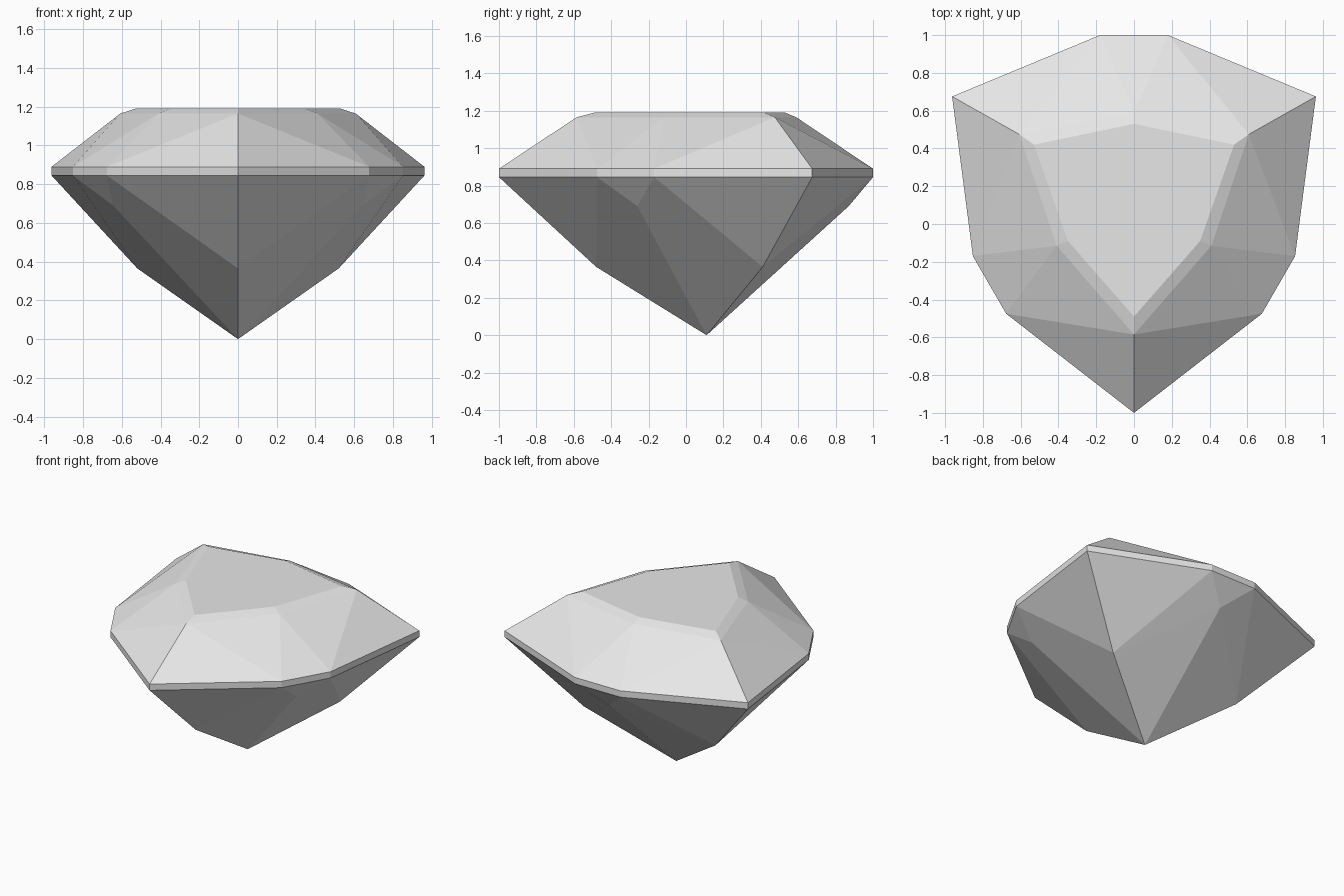
import bpy
import bmesh

cube = bpy.data.objects.get("Cube")
if cube:
    bpy.data.objects.remove(cube, do_unlink=True)

grey = bpy.data.materials.new("pale grey stone")
grey.use_nodes = True
colour = (0.8, 0.8, 0.8, 1)
grey.diffuse_color = colour
grey.node_tree.nodes["Principled BSDF"].inputs["Base Color"].default_value = colour

# Heights of the cut levels
GIRDLE_LOW, GIRDLE_TOP, BREAK, TABLE = 0.845, 0.89, 1.165, 1.19

# Half outlines on the +x side, from back to front
outline = [(0, 1), (0.18, 1), (0.963, 0.675), (0.853, -0.17), (0.677, -0.475), (0, -1)]
break_ring = [(0, 0.59), (0.608, 0.475), (0.41, -0.115), (0, -0.585)]
table_ring = [(0, 0.53), (0.53, 0.42), (0.35, -0.09), (0, -0.49)]

bm = bmesh.new()


def ring(points, z):
    return [bm.verts.new((x, y, z)) for x, y in points]


def strip(lower, upper):
    for i in range(len(lower) - 1):
        bm.faces.new((lower[i], lower[i + 1], upper[i + 1], upper[i]))


low = ring(outline, GIRDLE_LOW)
top = ring(outline, GIRDLE_TOP)
brk = ring(break_ring, BREAK)
tab = ring(table_ring, TABLE)

# Girdle band, narrow upper bevel and flat table
strip(low, top)
strip(brk, tab)
bm.faces.new(tab)

# Crown facets between girdle and bevel
back, back_side, corner, side, front_side, front = top
b_back, b_corner, b_side, b_front = brk
for facet in [(back, back_side, b_back), (back_side, b_corner, b_back),
              (back_side, corner, b_corner), (corner, side, b_corner),
              (side, b_side, b_corner), (side, front_side, b_side),
              (front_side, b_front, b_side), (front_side, front, b_front)]:
    bm.faces.new(facet)

# Pavilion facets running down to the point
culet = bm.verts.new((0, 0.11, 0))
p_back = bm.verts.new((0, 0.87, 0.69))
p_corner = bm.verts.new((0.52, 0.41, 0.365))
p_side = bm.verts.new((0.645, -0.26, 0.69))
p_front = bm.verts.new((0, -0.48, 0.365))
back, back_side, corner, side, front_side, front = low
for facet in [(back, back_side, p_back), (back_side, p_corner, p_back),
              (back_side, corner, p_corner), (corner, side, p_corner),
              (side, p_side, p_corner), (side, front_side, p_side),
              (front_side, p_front, culet, p_side), (front_side, front, p_front),
              (p_corner, p_side, culet), (p_corner, culet, p_back)]:
    bm.faces.new(facet)

# Mirror the half stone, weld the seam and merge flat centre faces
half = bm.verts[:] + bm.edges[:] + bm.faces[:]
bmesh.ops.mirror(bm, geom=half, axis='X', merge_dist=0.0001)
bmesh.ops.remove_doubles(bm, verts=bm.verts[:], dist=0.0001)
bmesh.ops.recalc_face_normals(bm, faces=bm.faces[:])
bmesh.ops.dissolve_limit(bm, angle_limit=0.005, verts=bm.verts[:], edges=bm.edges[:])

mesh = bpy.data.meshes.new("shield_cut_gem")
bm.to_mesh(mesh)
bm.free()
mesh.materials.append(grey)
gem = bpy.data.objects.new("shield_cut_gem", mesh)
bpy.context.collection.objects.link(gem)
